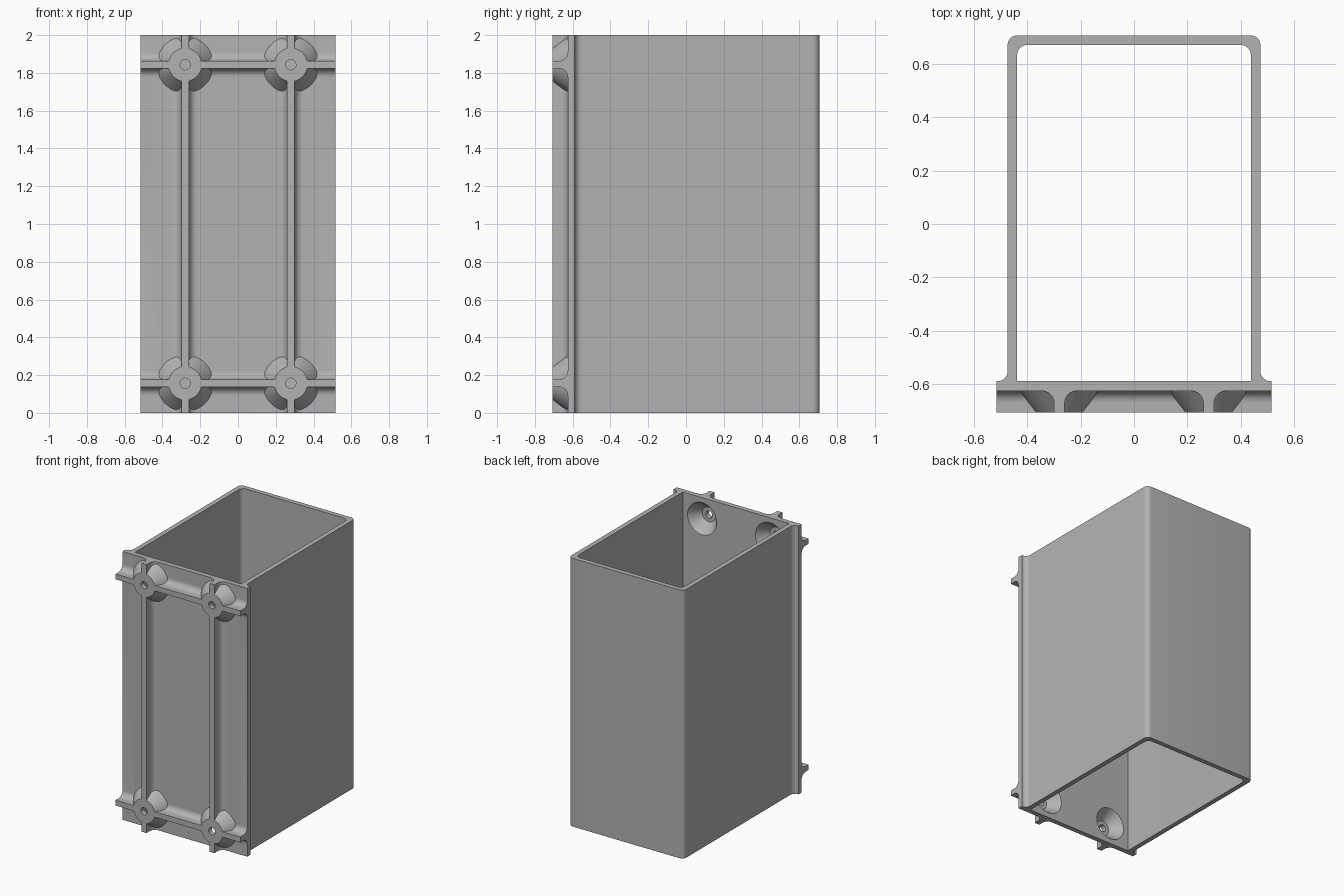
import bpy
import bmesh
from math import sin, cos, pi, radians
from mathutils import Matrix, Vector

if "Cube" in bpy.data.objects:
    bpy.data.objects.remove(bpy.data.objects["Cube"])

# Main dimensions
HEIGHT = 2.0
FRONT, PLATE_FRONT, PLATE_BACK, BACK = -0.707, -0.626, -0.589, 0.707
PLATE_X, TUBE_X, WALL = 0.515, 0.474, 0.036
RIB_X, RIB_LOW = 0.28, 0.157
RIB_HALF, FILLET = 0.02, 0.045
R = 0.037

grey = bpy.data.materials.new("light grey plastic")
grey.use_nodes = True
GREY = (0.45, 0.45, 0.45, 1)
grey.diffuse_color = GREY
grey.node_tree.nodes["Principled BSDF"].inputs["Base Color"].default_value = GREY


def make_object(name, bm):
    bmesh.ops.recalc_face_normals(bm, faces=bm.faces)
    mesh = bpy.data.meshes.new(name)
    bm.to_mesh(mesh)
    bm.free()
    mesh.materials.append(grey)
    obj = bpy.data.objects.new(name, mesh)
    bpy.context.collection.objects.link(obj)
    return obj


def arc(cx, cy, r, start, end, steps=8):
    angles = [radians(start + (end - start) * i / steps) for i in range(steps + 1)]
    return [(cx + r * cos(a), cy + r * sin(a)) for a in angles]


def mirrored(half):
    """Close a right-hand half outline with its mirror image."""
    return half + [(-x, y) for x, y in reversed(half)]


def extrude(name, outline, low, high, matrix=Matrix()):
    bm = bmesh.new()
    face = bm.faces.new([bm.verts.new((x, y, low)) for x, y in outline])
    ext = bmesh.ops.extrude_face_region(bm, geom=[face])
    top = [v for v in ext["geom"] if isinstance(v, bmesh.types.BMVert)]
    bmesh.ops.translate(bm, verts=top, vec=(0, 0, high - low))
    bm.transform(matrix)
    return make_object(name, bm)


def lathe(name, profile, x, z, sides=48):
    """Solid turned about an axis along y; the profile holds (radius, y)."""
    bm = bmesh.new()
    rings = [[bm.verts.new((x + r * cos(2 * pi * i / sides), y,
                            z + r * sin(2 * pi * i / sides)))
              for i in range(sides)] for r, y in profile]
    for a, b in zip(rings, rings[1:]):
        for i in range(sides):
            j = (i + 1) % sides
            bm.faces.new((a[i], a[j], b[j], b[i]))
    bm.faces.new(rings[0])
    bm.faces.new(rings[-1])
    return make_object(name, bm)


def combine(target, tool, operation):
    mod = target.modifiers.new(operation.title(), "BOOLEAN")
    mod.operation, mod.solver, mod.object = operation, "EXACT", tool
    bpy.context.view_layer.objects.active = target
    bpy.ops.object.modifier_apply(modifier=mod.name)
    bpy.data.objects.remove(tool)


# Sleeve with front plate and filleted joint
outer = [(PLATE_X, PLATE_FRONT), (PLATE_X, PLATE_BACK)]
outer += arc(TUBE_X + R, PLATE_BACK + R, R, 270, 180)
outer += arc(TUBE_X - R, BACK - R, R, 0, 90)
body = extrude("mounting_sleeve", mirrored(outer), 0, HEIGHT)

# Hollow interior, rounded only at the back
inner_x, inner_back = TUBE_X - WALL, BACK - WALL
inner = [(inner_x, PLATE_BACK)] + arc(inner_x - R, inner_back - R, R, 0, 90)
combine(body, extrude("interior_cutter", mirrored(inner), -0.1, HEIGHT + 0.1),
        "DIFFERENCE")

# Ribs with flared feet
foot = RIB_HALF + FILLET
rib = [(RIB_HALF, FRONT)]
rib += arc(foot, PLATE_FRONT - FILLET, FILLET, 180, 90)
rib += [(foot, PLATE_FRONT + 0.015)]
rib = mirrored(rib)
centres_z = (RIB_LOW, HEIGHT - RIB_LOW)
for x in (-RIB_X, RIB_X):
    place = Matrix.Translation((x, 0, 0))
    combine(body, extrude("vertical_rib", rib, 0, HEIGHT, place), "UNION")
for z in centres_z:
    place = Matrix.Translation((0, 0, z)) @ Matrix.Rotation(pi / 2, 4, "Y")
    combine(body, extrude("horizontal_rib", rib, -PLATE_X, PLATE_X, place), "UNION")

# Conical bosses at the crossings, then countersunk screw holes
crossings = [(x, z) for x in (-RIB_X, RIB_X) for z in centres_z]
boss = [(0.15, PLATE_FRONT + 0.015), (0.15, PLATE_FRONT), (0.088, FRONT)]
sink = [(0.12, PLATE_BACK + 0.05), (0.12, PLATE_BACK), (0.055, -0.67),
        (0.027, -0.67), (0.027, FRONT - 0.05)]
for x, z in crossings:
    combine(body, lathe("boss", boss, x, z), "UNION")
for x, z in crossings:
    combine(body, lathe("screw_hole_cutter", sink, x, z), "DIFFERENCE")

# Smooth fillets with crisp edges
bpy.ops.object.select_all(action="DESELECT")
body.select_set(True)
bpy.context.view_layer.objects.active = body
bpy.ops.object.shade_smooth_by_angle(angle=radians(30))
